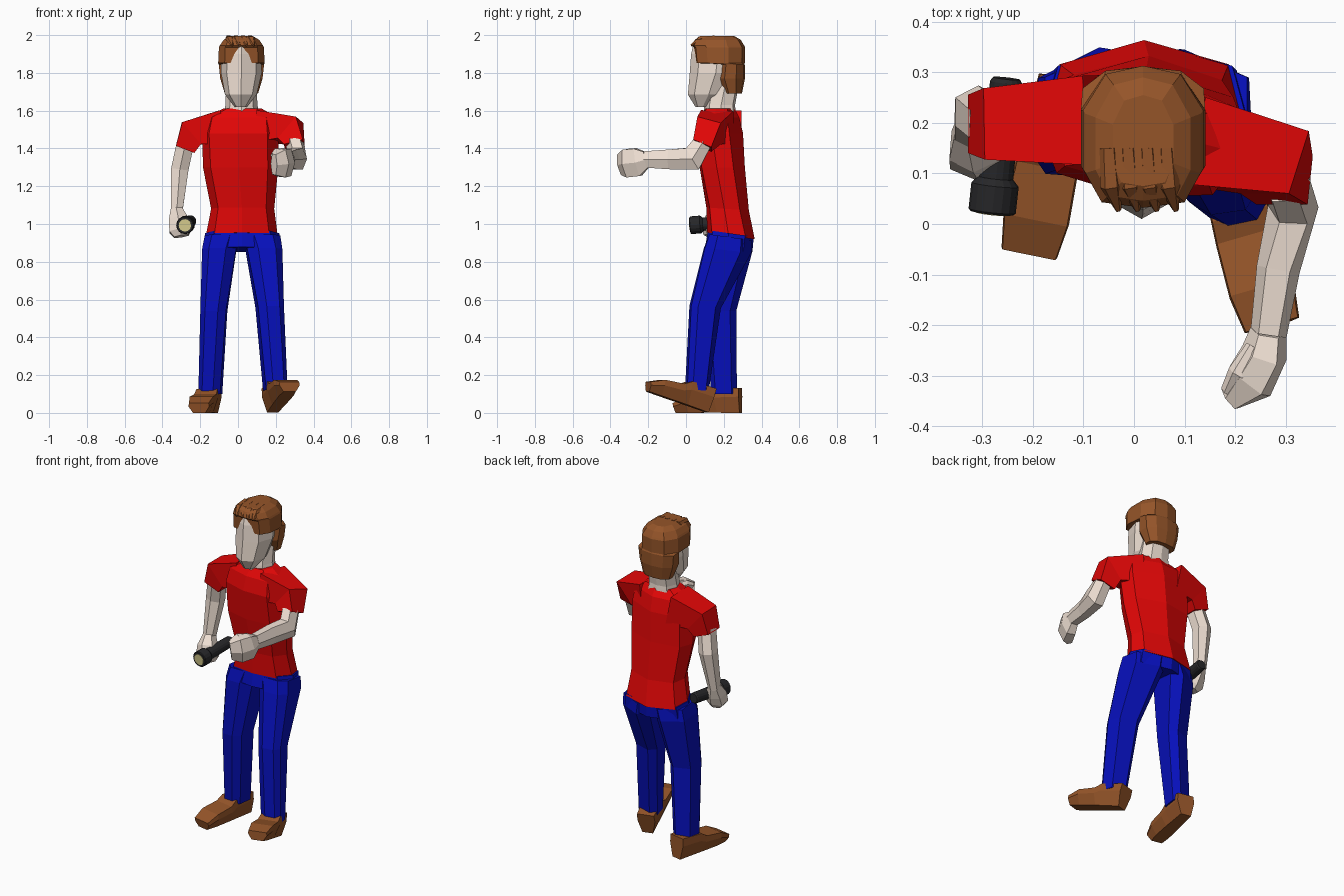
import bpy, bmesh
from math import sin, cos, pi, radians
from mathutils import Vector, Matrix


def material(name, rgb):
    m = bpy.data.materials.new(name)
    m.diffuse_color = (*rgb, 1)
    return m


SKIN = material("skin", (0.86, 0.74, 0.65))
RED = material("red", (0.78, 0.002, 0.002))
BLUE = material("blue", (0.002, 0.005, 0.50))
BROWN = material("brown", (0.30, 0.09, 0.022))
BLACK = material("black", (0.02, 0.02, 0.022))
GLASS = material("glass", (0.70, 0.62, 0.28))


# Unit cross-sections; half profiles are mirrored across x
def mirrored(half):
    return half + [(-x, y) for x, y in reversed(half) if x > 0]


def ngon(n, phase=0.0):
    return [(cos(2 * pi * i / n + phase), sin(2 * pi * i / n + phase)) for i in range(n)]


def leg_profile(s):
    """s is the outer side; the inner back corner is the deepest."""
    return [(s * x, y) for x, y in
            [(1, .5), (-.35, 1), (-1, .65), (-1, -.6), (-.4, -1), (.6, -1), (1, -.6)]]


TORSO = mirrored([(0, -1), (.76, -.8), (1, -.1), (.88, .62), (0, 1)])
HEAD = mirrored([(0, -1), (.72, -.66), (1, .1), (.7, .85), (0, 1)])
HAIR = mirrored([(0, -1), (.72, -.92), (1, -.5), (1, .35), (.62, .88), (0, 1)])
LIMB = mirrored([(.55, -1), (1, 0), (.55, 1)])
SLEEVE = mirrored([(.93, -.93), (.93, .93)])
SHOE = mirrored([(.95, -1), (1, -.3), (.6, 1)])


def loft(name, rings, profile, mat, hint=None, matrix=None):
    """Rings are (x, y, z, half_u, half_v): flat in xy, or square to the path if hint is given."""
    bm = bmesh.new()
    pts = [Vector(r[:3]) for r in rings]
    loops = []
    for i, r in enumerate(rings):
        u, v = Vector((1, 0, 0)), Vector((0, 1, 0))
        if hint:
            t = Vector((0, 0, 0))
            if i > 0:
                t += (pts[i] - pts[i - 1]).normalized()
            if i < len(pts) - 1:
                t += (pts[i + 1] - pts[i]).normalized()
            t.normalize()
            h = Vector(hint)
            u = (h - t * h.dot(t)).normalized()
            v = u.cross(t)
        elif len(r) > 5:        # yaw and tilt for flat rings
            rot = Matrix.Rotation(radians(r[5]), 3, 'Z') @ Matrix.Rotation(radians(r[6]), 3, 'X')
            u, v = rot @ u, rot @ v
        loops.append([bm.verts.new(pts[i] + u * a * r[3] + v * b * r[4]) for a, b in profile])
    n = len(profile)
    for a, b in zip(loops, loops[1:]):
        for k in range(n):
            bm.faces.new((a[k], a[(k + 1) % n], b[(k + 1) % n], b[k]))
    bm.faces.new(loops[0])
    bm.faces.new(loops[-1])
    if matrix:
        bm.transform(matrix)
    bmesh.ops.recalc_face_normals(bm, faces=bm.faces)
    me = bpy.data.meshes.new(name)
    bm.to_mesh(me)
    bm.free()
    me.materials.append(mat)
    ob = bpy.data.objects.new(name, me)
    bpy.context.collection.objects.link(ob)
    return ob


# Shirt body, twisted slightly towards the shoulders
loft("shirt_body", [
    (.02, .238, .937, .19, .127, 0, -8),
    (.025, .22, 1.08, .167, .113, -2, -4),
    (.015, .192, 1.30, .20, .12, -5, 0),
    (.015, .178, 1.48, .205, .125, -8, 0),
    (.018, .178, 1.565, .19, .105, -8, 0),
    (.025, .18, 1.612, .10, .078, -6, 0)], TORSO, RED)

# Sleeves, thick where they join the body
SIDE, DEEP = (1, 0, 0), (0, 1, 0)
loft("sleeve_right", [
    (-.08, .205, 1.515, .095, .095),
    (-.247, .198, 1.480, .076, .082),
    (-.280, .198, 1.395, .062, .056)], SLEEVE, RED, DEEP)
loft("sleeve_left", [
    (.11, .165, 1.515, .095, .092),
    (.278, .122, 1.495, .072, .080),
    (.298, .086, 1.415, .056, .056)], SLEEVE, RED, DEEP)

# Lowered arm with the hand gripping the torch
loft("arm_right", [
    (-.28, .198, 1.42, .05, .046),
    (-.308, .222, 1.29, .052, .046),
    (-.325, .185, 1.06, .038, .030)], LIMB, SKIN, DEEP)
loft("hand_right", [
    (-.325, .187, 1.075, .038, .030),
    (-.314, .155, 1.02, .058, .050),
    (-.305, .137, .965, .054, .058),
    (-.30, .132, .935, .040, .038)], LIMB, SKIN, DEEP)

# Raised arm with fist and thumb
loft("arm_left", [
    (.300, .087, 1.43, .048, .048),
    (.315, .035, 1.345, .050, .066),
    (.285, -.09, 1.342, .043, .052),
    (.266, -.22, 1.342, .036, .043)], LIMB, SKIN, SIDE)
loft("fist_left", [
    (.266, -.21, 1.342, .036, .043),
    (.258, -.255, 1.328, .046, .074),
    (.230, -.31, 1.322, .050, .074),
    (.190, -.345, 1.315, .026, .055)], LIMB, SKIN, SIDE)
loft("thumb_left", [
    (.238, -.245, 1.375, .018, .018),
    (.205, -.295, 1.378, .020, .022),
    (.185, -.33, 1.36, .014, .016)], LIMB, SKIN, SIDE)

# Trousers: seat and two legs
loft("trouser_seat", [
    (.022, .238, .95, .196, .122, 0, -8),
    (.022, .226, .865, .206, .126, 0, -6)], TORSO, BLUE)
loft("trouser_leg_right", [
    (-.08, .235, .93, .096, .112, 0, -8),
    (-.10, .228, .86, .09, .122, 0, -6),
    (-.128, .182, .54, .068, .086, -4, 0),
    (-.147, .205, .10, .058, .068, -8, 0)], leg_profile(-1), BLUE)
loft("trouser_leg_left", [
    (.124, .235, .93, .100, .112, 0, -8),
    (.138, .222, .86, .093, .126, 3, -6),
    (.168, .105, .56, .069, .084, 8, -4),
    (.198, .062, .12, .058, .064, 12, -4)], leg_profile(1), BLUE)


# Shoes: one flat, one with the toe lifted
def shoe(name, loc, yaw, pitch):
    rings = [(0, 0, .066, .052, .066), (0, -.13, .063, .060, .063), (0, -.17, .050, .063, .050),
             (0, -.28, .043, .066, .043), (0, -.35, .026, .056, .026)]
    m = (Matrix.Translation(loc) @ Matrix.Rotation(radians(yaw), 4, 'Z')
         @ Matrix.Rotation(radians(pitch), 4, 'X'))
    loft(name, rings, SHOE, BROWN, SIDE, m)


shoe("shoe_right", (-.137, .288, 0), -11.5, 0)
shoe("shoe_left", (.184, .11, .003), 16, -18.5)

# Neck and head
loft("neck", [
    (.02, .178, 1.58, .092, .085),
    (.018, .178, 1.63, .085, .082),
    (.018, .20, 1.74, .08, .08)], HEAD, SKIN)
loft("head", [
    (.015, .085, 1.62, .032, .035),
    (.015, .11, 1.685, .084, .10),
    (.018, .145, 1.80, .108, .125),
    (.018, .157, 1.90, .106, .13),
    (.018, .165, 1.955, .088, .125)], HEAD, SKIN)

# Hair cap, lower at the back, stepping forward at the temples
loft("hair", [
    (.018, .25, 1.69, .088, .046),
    (.018, .24, 1.77, .112, .072),
    (.018, .245, 1.845, .120, .066),
    (.018, .180, 1.852, .123, .131),
    (.018, .177, 1.935, .119, .136),
    (.018, .17, 1.945, .114, .138),
    (.018, .168, 1.975, .094, .122),
    (.018, .165, 1.995, .06, .09)], HAIR, BROWN)
for i in range(4):
    x = -.045 + i * .038
    loft(f"fringe_tuft_{i}", [
        (x - .005, .15, 1.982, .018, .015),
        (x, .075, 1.98, .022, .014),
        (x + .014, .028, 1.945, .006, .006)], LIMB, BROWN, SIDE)

# Torch: handle, flared head and lens along one axis
back, front = Vector((-.252, .288, 1.015)), Vector((-.281, .022, .993))


def torch_rings(spec):
    return [(*back.lerp(front, t), r, r) for t, r in spec]


ROUND = ngon(16)
loft("torch_handle", torch_rings([(0, .027), (.03, .032), (.80, .035)]), ROUND, BLACK, SIDE)
loft("torch_head", torch_rings([(.74, .035), (.79, .047), (.985, .047), (1, .043)]), ROUND, BLACK, SIDE)
loft("torch_lens", torch_rings([(.95, .033), (1.008, .033)]), ROUND, GLASS, SIDE)
